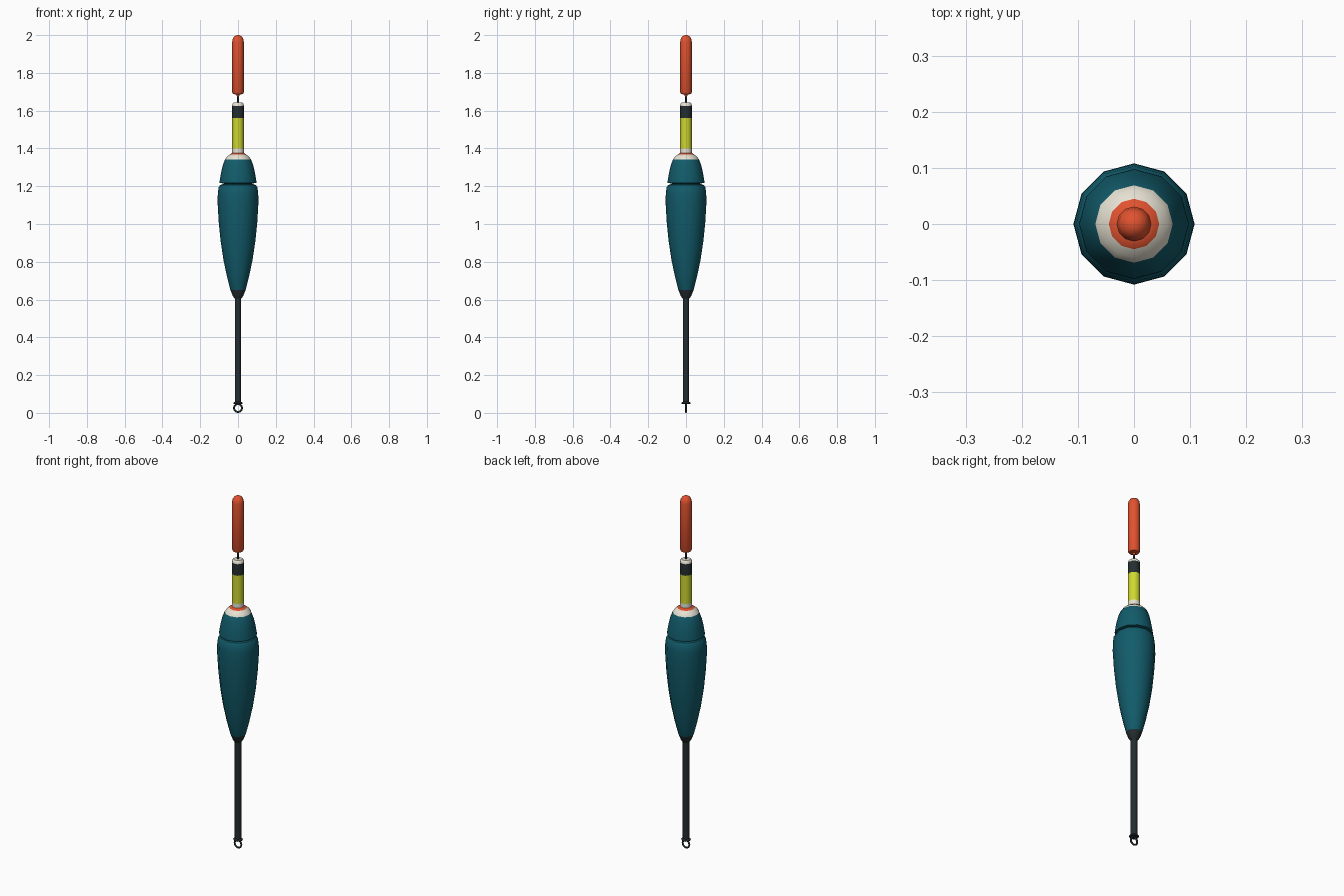
import bpy, math

if "Cube" in bpy.data.objects:
    bpy.data.objects.remove(bpy.data.objects["Cube"])

SIDES = 12


def material(name, rgb):
    m = bpy.data.materials.new(name)
    m.diffuse_color = (*rgb, 1)
    m.use_nodes = True
    m.node_tree.nodes["Principled BSDF"].inputs["Base Color"].default_value = m.diffuse_color
    return m


TEAL = material("teal", (0.006, 0.105, 0.145))
RED = material("orange_red", (0.75, 0.085, 0.028))
YELLOW = material("yellow_green", (0.62, 0.68, 0.03))
DARK = material("charcoal", (0.018, 0.027, 0.030))
WHITE = material("cream_white", (0.80, 0.76, 0.65))


def finish(obj, angle=40):
    bpy.ops.object.select_all(action='DESELECT')
    obj.select_set(True)
    bpy.context.view_layer.objects.active = obj
    bpy.ops.object.shade_smooth_by_angle(angle=math.radians(angle))


def lathe(name, profile, bands):
    """Spin (radius, z) points round z; bands = [(top z, material)] from the bottom up."""
    verts, faces = [], []
    for r, z in profile:
        for i in range(SIDES):
            a = 2 * math.pi * i / SIDES
            verts.append((r * math.cos(a), r * math.sin(a), z))
    for k in range(len(profile) - 1):
        for i in range(SIDES):
            j = (i + 1) % SIDES
            b = k * SIDES
            faces.append((b + i, b + j, b + SIDES + j, b + SIDES + i))
    faces.append(tuple(reversed(range(SIDES))))
    faces.append(tuple(range(len(verts) - SIDES, len(verts))))
    me = bpy.data.meshes.new(name)
    me.from_pydata(verts, [], faces)
    for _, m in bands:
        me.materials.append(m)
    for p in me.polygons:
        p.material_index = next((n for n, (top, _) in enumerate(bands) if p.center.z < top),
                                len(bands) - 1)
    obj = bpy.data.objects.new(name, me)
    bpy.context.collection.objects.link(obj)
    finish(obj)
    return obj


# line eye at the bottom
bpy.ops.mesh.primitive_torus_add(major_segments=20, minor_segments=8, major_radius=0.021,
                                 minor_radius=0.005, location=(0, 0, 0.026),
                                 rotation=(math.pi / 2, 0, 0))
eye = bpy.context.object
eye.name = "line_eye"
eye.data.materials.append(DARK)
finish(eye, 60)

# lower rod with its end collar
lathe("lower_rod", [(0.023, 0.048), (0.025, 0.053), (0.017, 0.059), (0.017, 0.63)], [(9, DARK)])

# main body, dark at its lower end
lathe("main_body",
      [(0.018, 0.605), (0.028, 0.62), (0.040, 0.65), (0.058, 0.72), (0.077, 0.81),
       (0.092, 0.91), (0.102, 1.01), (0.108, 1.11), (0.107, 1.16), (0.103, 1.193),
       (0.094, 1.207), (0.070, 1.214)],
      [(0.65, DARK), (9, TEAL)])

# body cap above the groove, with painted bands
lathe("body_cap",
      [(0.070, 1.205), (0.076, 1.215), (0.098, 1.217), (0.097, 1.228), (0.090, 1.27),
       (0.081, 1.31), (0.069, 1.342), (0.060, 1.355), (0.045, 1.367), (0.031, 1.376)],
      [(1.342, TEAL), (1.366, WHITE), (9, RED)])

# banded upper stem
lathe("upper_stem",
      [(0.031, 1.36), (0.031, 1.40), (0.031, 1.56), (0.031, 1.625), (0.030, 1.635),
       (0.023, 1.642)],
      [(1.40, WHITE), (1.56, YELLOW), (1.625, DARK), (9, WHITE)])

# thin wire joining stem and tip
lathe("tip_wire", [(0.005, 1.63), (0.005, 1.70)], [(9, DARK)])

# bright tip
lathe("bright_tip",
      [(0.006, 1.675), (0.008, 1.685), (0.026, 1.688), (0.031, 1.697), (0.031, 1.962),
       (0.028, 1.98), (0.020, 1.993), (0.009, 1.999), (0.001, 2.0)],
      [(9, RED)])
